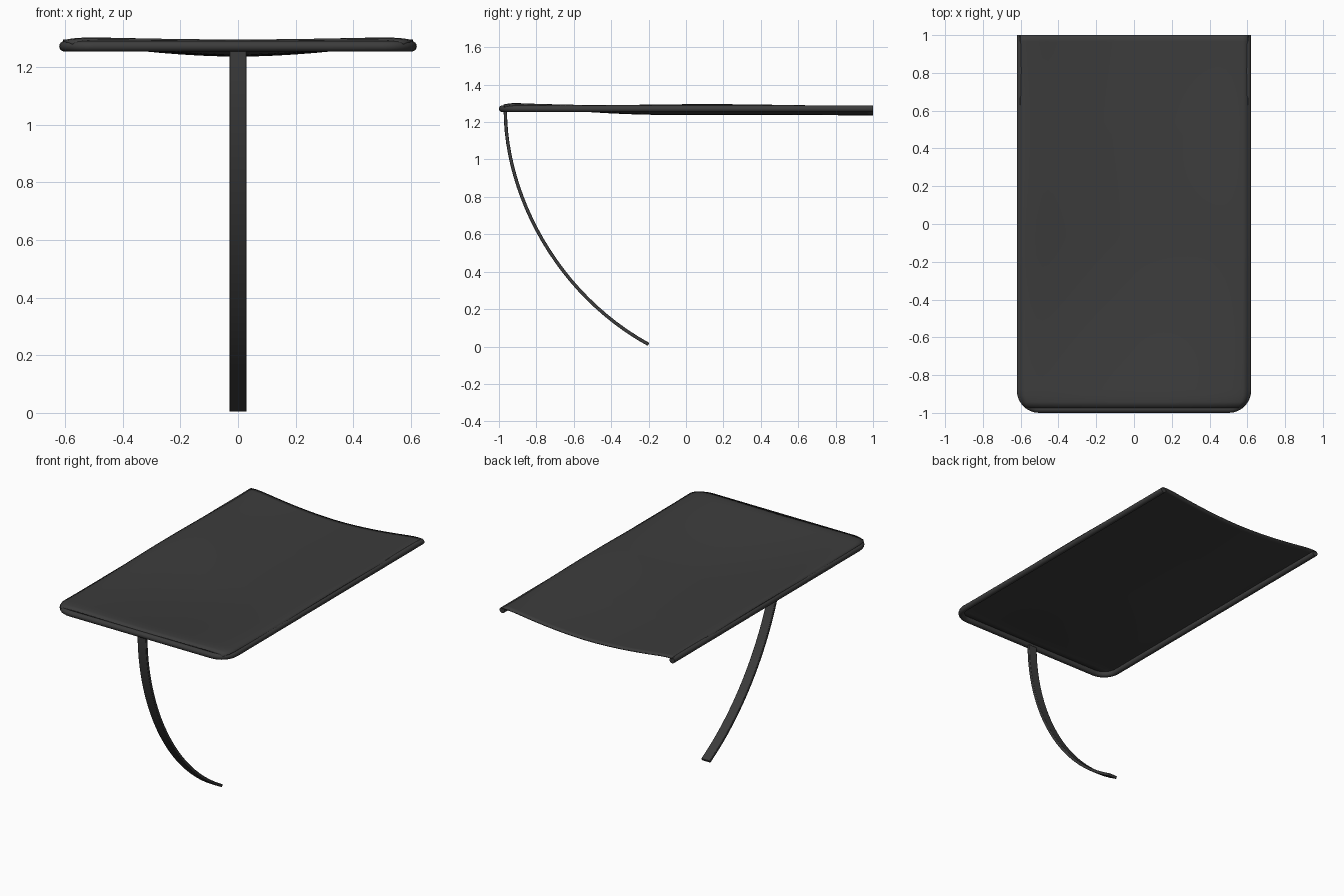
import bpy, math
from mathutils import Vector

if "Cube" in bpy.data.objects:
    bpy.data.objects.remove(bpy.data.objects["Cube"])

dark = bpy.data.materials.new("dark_grey")
dark.diffuse_color = (0.045, 0.045, 0.045, 1)
dark.use_nodes = True
dark.node_tree.nodes["Principled BSDF"].inputs["Base Color"].default_value = dark.diffuse_color


def add_mesh(name, verts, faces):
    mesh = bpy.data.meshes.new(name)
    mesh.from_pydata(verts, [], faces)
    mesh.materials.append(dark)
    ob = bpy.data.objects.new(name, mesh)
    bpy.context.collection.objects.link(ob)
    return ob


def smooth(ob, angle=40):
    bpy.ops.object.select_all(action='DESELECT')
    ob.select_set(True)
    bpy.context.view_layer.objects.active = ob
    bpy.ops.object.shade_smooth_by_angle(angle=math.radians(angle))


def ring_faces(rows, cols, closed):
    n = cols if closed else cols - 1
    return [(r * cols + c, r * cols + (c + 1) % cols,
             (r + 1) * cols + (c + 1) % cols, (r + 1) * cols + c)
            for r in range(rows - 1) for c in range(n)]


# Tubular frame: U-shaped path, open at the back, rounded front corners
R, X, Y, Z, CORNER = 0.018, 0.602, -0.982, 1.271, 0.1
path = [Vector((-X, 1.0, Z))]
for sx, a0 in ((-1, 180), (1, 270)):
    for i in range(9):
        a = math.radians(a0 + i * 90 / 8)
        path.append(Vector((sx * (X - CORNER) + CORNER * math.cos(a),
                            Y + CORNER + CORNER * math.sin(a), Z)))
path.append(Vector((X, 1.0, Z)))
SIDES = 16
verts = []
for i, p in enumerate(path):
    t = (path[min(i + 1, len(path) - 1)] - path[max(i - 1, 0)]).normalized()
    if i in (0, len(path) - 1):
        t = Vector((0, -1 if i == 0 else 1, 0))
    side = Vector((t.y, -t.x, 0))
    for k in range(SIDES):
        a = 2 * math.pi * k / SIDES
        verts.append(p + side * R * math.cos(a) + Vector((0, 0, R * math.sin(a))))
faces = ring_faces(len(path), SIDES, True)
faces += [tuple(range(SIDES))[::-1], tuple(range(len(verts) - SIDES, len(verts)))]
frame = add_mesh("canopy_frame", verts, faces)
smooth(frame)

# Fabric panel: stretched over the frame and sagging toward the middle
NX, NY = 41, 61
verts = []
for j in range(NY):
    y = -0.975 + 1.975 * j / (NY - 1)
    half = 0.606 - 0.03 * max(0, (-0.9 - y) / 0.075) ** 2
    ramp = min(1, (y + 0.975) / 0.9)
    ramp = math.sin(ramp * math.pi / 2)
    for i in range(NX):
        u = -1 + 2 * i / (NX - 1)
        z = 1.304 - 0.058 * ramp * (1 - abs(u) ** 1.8)
        z -= 0.012 * abs(u) ** 14
        z -= 0.010 * max(0, (-0.93 - y) / 0.045)
        z -= 0.005 * max(0, y - 0.5)
        z += 0.003 * math.sin(5 * y + 1) * abs(u) - 0.004 * (1 - abs(u)) * (1 - ramp)
        verts.append((u * half, y, z))
fabric = add_mesh("fabric_panel", verts, ring_faces(NY, NX, False))
mod = fabric.modifiers.new("thickness", 'SOLIDIFY')
mod.thickness, mod.offset = 0.008, -1
smooth(fabric)

# Curved flat leg: swept rectangular bar under the front rail
ctrl = [Vector(p) for p in ((0, -0.966, 1.262), (0, -0.965, 0.81),
                            (0, -0.69, 0.28), (0, -0.2, 0.011))]
N = 25
verts = []
for i in range(N):
    t = i / (N - 1)
    s = 1 - t
    p = s**3 * ctrl[0] + 3*s*s*t * ctrl[1] + 3*s*t*t * ctrl[2] + t**3 * ctrl[3]
    d = (s*s * (ctrl[1] - ctrl[0]) + 2*s*t * (ctrl[2] - ctrl[1])
         + t*t * (ctrl[3] - ctrl[2])).normalized()
    n = Vector((0, -d.z, d.y)) * 0.009
    x = Vector((0.03, 0, 0))
    verts += [p - x - n, p + x - n, p + x + n, p - x + n]
faces = ring_faces(N, 4, True)
faces += [(3, 2, 1, 0), tuple(range(4 * N - 4, 4 * N))]
leg = add_mesh("curved_leg", verts, faces)
mod = leg.modifiers.new("soft_edges", 'BEVEL')
mod.width, mod.segments, mod.limit_method = 0.003, 2, 'ANGLE'
mod.angle_limit = math.radians(40)
smooth(leg)
